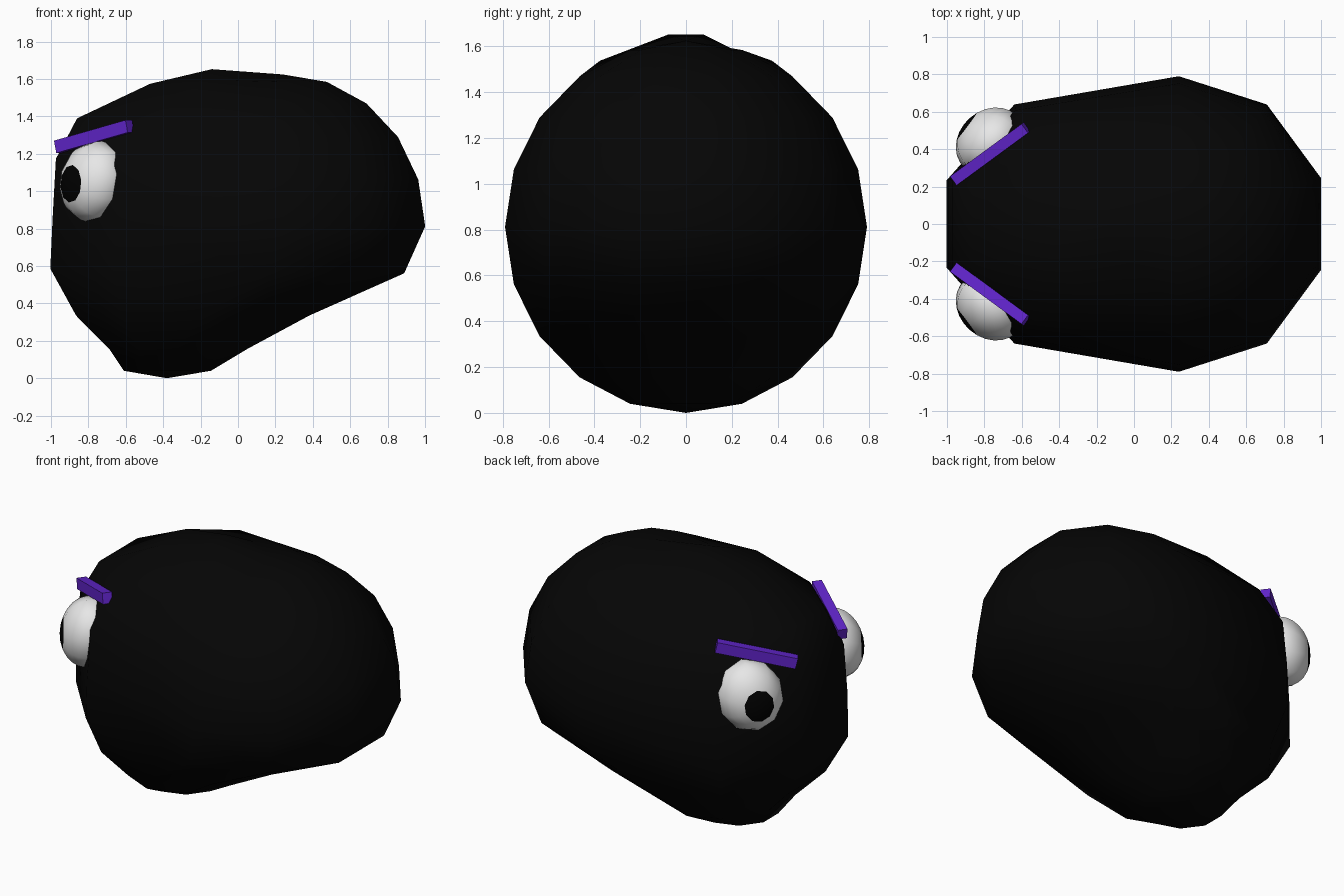
import bpy, bmesh, math
from mathutils import Vector, Matrix

cube = bpy.data.objects.get("Cube")
if cube:
    bpy.data.objects.remove(cube)


def material(name, rgb):
    m = bpy.data.materials.new(name)
    m.use_nodes = True
    m.diffuse_color = (*rgb, 1)
    m.node_tree.nodes["Principled BSDF"].inputs["Base Color"].default_value = (*rgb, 1)
    return m


charcoal = material("charcoal", (0.0016, 0.0016, 0.0016))
black = material("black", (0, 0, 0))
white = material("eye white", (0.8, 0.8, 0.8))
purple = material("purple", (0.12, 0.018, 0.6))


def finish(bm, name, mats, angle):
    bmesh.ops.recalc_face_normals(bm, faces=bm.faces)
    mesh = bpy.data.meshes.new(name)
    bm.to_mesh(mesh)
    bm.free()
    ob = bpy.data.objects.new(name, mesh)
    bpy.context.collection.objects.link(ob)
    for m in mats:
        mesh.materials.append(m)
    bpy.ops.object.select_all(action='DESELECT')
    ob.select_set(True)
    bpy.context.view_layer.objects.active = ob
    bpy.ops.object.shade_smooth_by_angle(angle=math.radians(angle))


# Body: ten-sided sphere, flat sides at both ends, rings pulled towards the face
# Per ring, bottom to top: pull at the rear, the middle and the face, then face lift
pulls = [(-.62, -.62, -.62, 0), (-.62, -.62, -.615, 0), (-.64, -.57, -.48, 0),
         (-.475, -.42, -.49, 0), (-.075, -.07, -.52, .025), (0, 0, -.47, .05),
         (0, 0, -.49, .11), (0, 0, -.485, .1), (0, 0, -.263, .105),
         (0, 0, -.145, .068), (0, 0, 0, 0)]
bm = bmesh.new()
bmesh.ops.create_uvsphere(bm, u_segments=10, v_segments=10, radius=1)
for v in bm.verts:
    ring = round(math.degrees(math.asin(max(-1, min(1, v.co.z)))) / 18) + 5
    rear, mid, face, lift = pulls[ring]
    c = math.cos(math.atan2(v.co.y, v.co.x)) / math.cos(math.radians(18))
    dx, dz = mid, 0
    if ring in (0, 10):
        pass
    elif c > 0.01:
        dx = mid + (rear - mid) * c
    elif c < -0.9:
        dx, dz = face, lift
    elif c < -0.01:
        dx = mid + (face - mid) * (0.8 if ring > 6 else 0.87)
        dz = lift * (0.1 if ring == 9 else 0.65)
    v.co = Vector((0.24 + 0.8 * v.co.x + dx, 0.79 * v.co.y, 0.812 + 0.812 * v.co.z + dz))
finish(bm, "body", [charcoal], 60)

for side, label in ((1, "back"), (-1, "front")):
    # Eye: tilted ellipsoid, flattened outwards, with the pupil as its pole cap
    look = Vector((-0.8, 0.58 * side, -0.22)).normalized()
    outward = math.radians(135) * side
    shape = (Matrix.Translation((-0.768, 0.442 * side, 1.052))
             @ Matrix.Rotation(math.radians(14), 4, 'Y')
             @ Matrix.Rotation(outward, 4, 'Z')
             @ Matrix.Diagonal((0.165, 0.2, 0.22, 1))
             @ Matrix.Rotation(-outward, 4, 'Z'))
    bm = bmesh.new()
    bmesh.ops.create_uvsphere(bm, u_segments=10, v_segments=13, radius=1,
                              matrix=look.to_track_quat('Z', 'Y').to_matrix().to_4x4())
    for f in bm.faces:
        facing = f.calc_center_median().normalized().dot(look)
        f.material_index = int(facing > math.cos(math.radians(27)))
    bm.transform(shape)
    finish(bm, label + "_eye", [white, black], 60)

    # Brow: slanted bar over the eye
    inner = Vector((-0.96, 0.235 * side, 1.237))
    outer = Vector((-0.578, 0.515 * side, 1.347))
    span = outer - inner
    along = span.normalized()
    across = Vector((0, 0, 1)).cross(along).normalized()
    frame = Matrix((along, across, along.cross(across))).transposed().to_4x4()
    bm = bmesh.new()
    bmesh.ops.create_cube(bm, size=1, matrix=Matrix.Translation((inner + outer) / 2) @ frame
                          @ Matrix.Diagonal((span.length, 0.06, 0.068, 1)))
    finish(bm, label + "_brow", [purple], 30)
